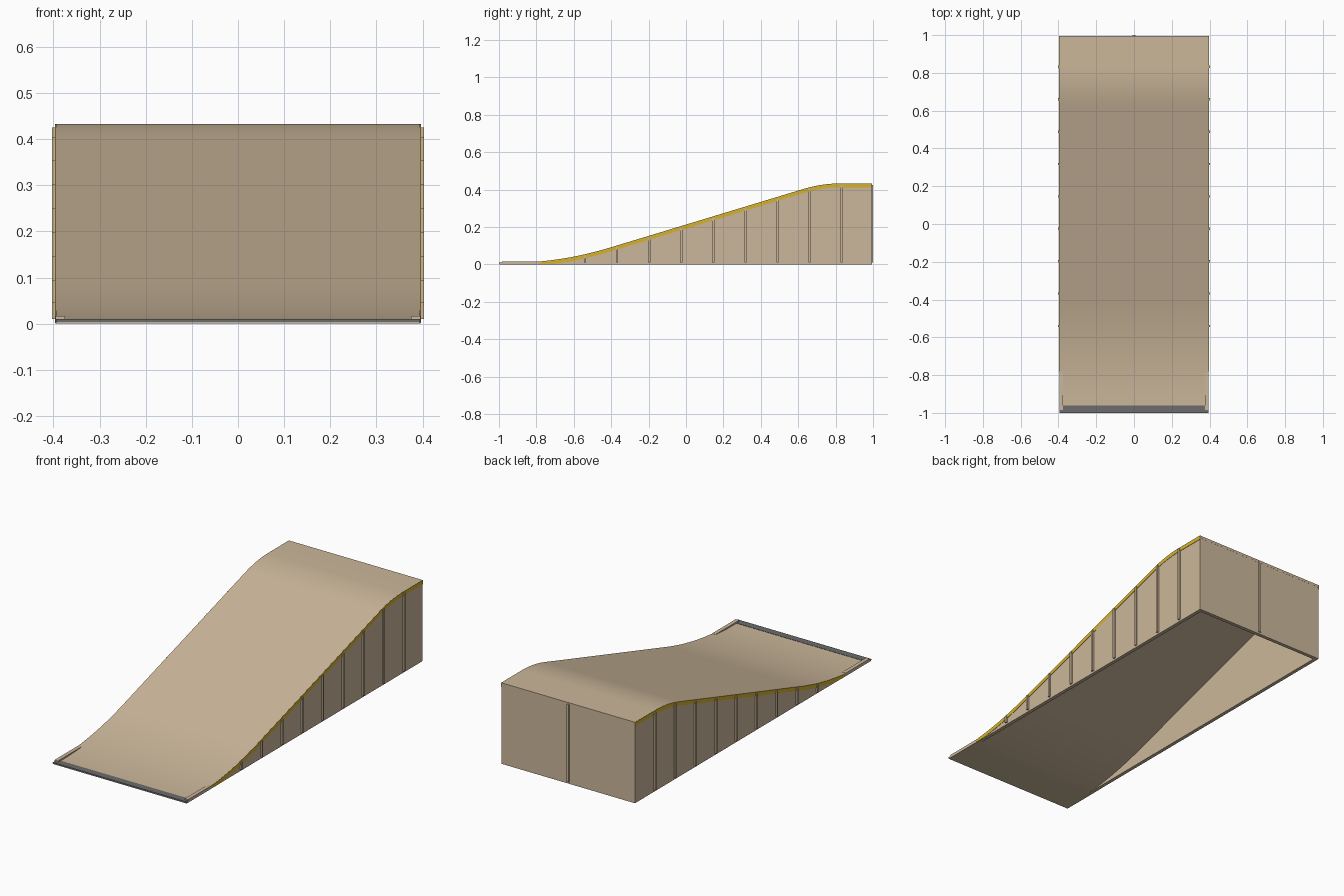
import bpy, bmesh, math

if "Cube" in bpy.data.objects:
    bpy.data.objects.remove(bpy.data.objects["Cube"])


def material(name, rgb):
    m = bpy.data.materials.new(name)
    m.diffuse_color = (*rgb, 1)
    m.use_nodes = True
    m.node_tree.nodes["Principled BSDF"].inputs["Base Color"].default_value = m.diffuse_color
    return m


PLY = material("plywood_tan", (0.60, 0.475, 0.325))
YELLOW = material("edge_yellow", (0.66, 0.45, 0.03))
STEEL = material("steel_grey", (0.15, 0.15, 0.155))

W = 0.395      # half width of the deck
BACK = 0.995   # rear wall plane
SLOPE = 0.303


def deck_z(y):
    """Riding surface height: flat, curve up, straight slope, curve to flat."""
    if y < -0.947:
        return 0.008
    if y < -0.407:
        return 0.008 + SLOPE * (y + 0.947) ** 2 / 1.08
    if y < 0.626:
        return 0.213 + SLOPE * y
    if y < 0.826:
        return 0.433 - SLOPE * (0.826 - y) ** 2 / 0.4
    return 0.433


def stations(y0, y1):
    keys = [-0.947 + 0.54 * i / 18 for i in range(19)]
    keys += [0.626 + 0.2 * i / 12 for i in range(13)]
    return [y0] + [k for k in keys if y0 + 0.002 < k < y1 - 0.002] + [y1]


def finish(bm, name, mat):
    bmesh.ops.recalc_face_normals(bm, faces=bm.faces)
    me = bpy.data.meshes.new(name)
    bm.to_mesh(me)
    bm.free()
    me.materials.append(mat)
    ob = bpy.data.objects.new(name, me)
    bpy.context.collection.objects.link(ob)
    return ob


def strip(name, mat, x0, x1, y0, y1, top, bottom):
    """Solid between two height curves, swept across x0..x1."""
    bm = bmesh.new()
    rings = []
    for y in stations(y0, y1):
        b, t = bottom(y), top(y)
        rings.append([bm.verts.new(p) for p in
                      ((x0, y, b), (x1, y, b), (x1, y, t), (x0, y, t))])
    for a, b in zip(rings, rings[1:]):
        for i in range(4):
            j = (i + 1) % 4
            bm.faces.new((a[i], a[j], b[j], b[i]))
    bm.faces.new(rings[0])
    bm.faces.new(rings[-1])
    ob = finish(bm, name, mat)
    bpy.ops.object.select_all(action='DESELECT')
    ob.select_set(True)
    bpy.context.view_layer.objects.active = ob
    bpy.ops.object.shade_smooth_by_angle(angle=math.radians(30))
    return ob


def box(name, mat, lo, hi):
    bm = bmesh.new()
    bmesh.ops.create_cube(bm, size=1)
    for v in bm.verts:
        v.co = [(a + b) / 2 + c * (b - a) for a, b, c in zip(lo, hi, v.co)]
    return finish(bm, name, mat)


# curved deck sheet, open underneath
strip("deck", PLY, -W, W, -0.998, BACK, deck_z,
      lambda y: max(0.0, deck_z(y) - 0.014))

# steel threshold plate at the front edge
box("threshold_plate", STEEL, (-W, -1.0, 0.004), (W, -0.962, 0.0095))

# back wall and its centre batten
box("back_wall", PLY, (-W + 0.001, BACK - 0.02, 0), (W - 0.001, BACK - 0.0005, 0.43))
box("back_batten", PLY, (-0.007, BACK - 0.002, 0.01), (0.007, 1.0, 0.425))

for side, s in (("left", -1), ("right", 1)):
    def span(a, b):
        return sorted((s * a, s * b))

    # side wall following the deck
    x0, x1 = span(W - 0.02, W - 0.0005)
    strip(side + "_wall", PLY, x0, x1, -0.8, BACK - 0.001,
          lambda y: deck_z(y) - 0.002, lambda y: 0.0)

    # low curb at the wall's front end
    x0, x1 = span(W - 0.02, W + 0.0005)
    box(side + "_curb", PLY, (x0, -0.985, 0), (x1, -0.785, 0.0165))

    # yellow safety stripe along the top edge
    x0, x1 = span(W - 0.002, W + 0.0015)
    strip(side + "_edge_stripe", YELLOW, x0, x1, -0.78, BACK,
          lambda y: deck_z(y) - 0.0005, lambda y: max(0.001, deck_z(y) - 0.022))

    # vertical battens
    x0, x1 = span(W - 0.002, W + 0.008)
    for i in range(9):
        y = -0.54 + 0.1715 * i
        box(f"{side}_batten_{i + 1}", PLY, (x0, y - 0.006, 0.01),
            (x1, y + 0.006, deck_z(y) - 0.008))
